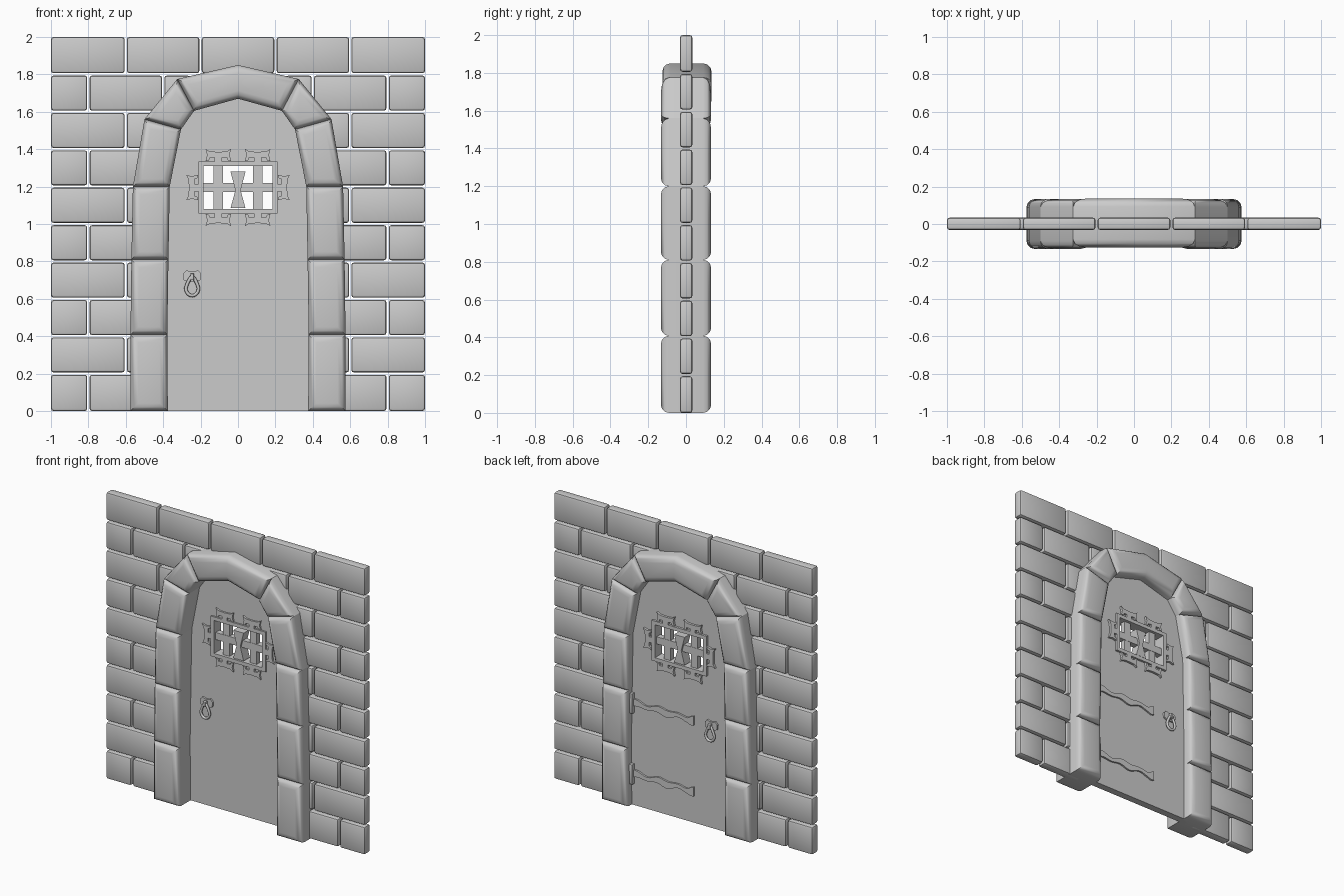
import bpy, bmesh, math
from mathutils import Vector

if "Cube" in bpy.data.objects:
    bpy.data.objects.remove(bpy.data.objects["Cube"])


def prism(name, pts, y0, y1, bevel, segs=2, all_edges=False, angle=40):
    """Solid from an XZ outline, with rounded rims at front and back."""
    bm = bmesh.new()
    face = bm.faces.new([bm.verts.new((x, y0, z)) for x, z in pts])
    ext = bmesh.ops.extrude_face_region(bm, geom=[face])
    for v in ext["geom"]:
        if isinstance(v, bmesh.types.BMVert):
            v.co.y = y1
    bmesh.ops.recalc_face_normals(bm, faces=bm.faces)
    rims = [e for e in bm.edges
            if all_edges or abs(e.verts[0].co.y - e.verts[1].co.y) < 1e-5]
    bmesh.ops.bevel(bm, geom=rims, offset=bevel, segments=segs, profile=0.5,
                    affect='EDGES', clamp_overlap=True)
    me = bpy.data.meshes.new(name)
    bm.to_mesh(me)
    bm.free()
    ob = bpy.data.objects.new(name, me)
    bpy.context.collection.objects.link(ob)
    activate(ob)
    bpy.ops.object.shade_smooth_by_angle(angle=math.radians(angle))
    return ob


def activate(ob):
    bpy.ops.object.select_all(action='DESELECT')
    ob.select_set(True)
    bpy.context.view_layer.objects.active = ob


def curve_object(name, loops, dims, smooth=False):
    cu = bpy.data.curves.new(name, 'CURVE')
    cu.dimensions = dims
    for loop in loops:
        sp = cu.splines.new('POLY')
        sp.points.add(len(loop) - 1)
        for p, co in zip(sp.points, loop):
            p.co = (*co, 1) if len(co) == 3 else (*co, 0, 1)
        sp.use_cyclic_u = True
        sp.use_smooth = smooth
    ob = bpy.data.objects.new(name, cu)
    bpy.context.collection.objects.link(ob)
    return ob


def plate(name, loops, y0, y1):
    """Flat plate in XZ; further loops inside the first become holes."""
    ob = curve_object(name, loops, '2D')
    ob.data.fill_mode = 'BOTH'
    ob.data.extrude = (y1 - y0) / 2
    ob.rotation_euler.x = math.pi / 2
    ob.location.y = (y0 + y1) / 2
    activate(ob)
    bpy.ops.object.convert(target='MESH')
    return ob


def rect(x0, x1, z0, z1):
    return [(x0, z0), (x1, z0), (x1, z1), (x0, z1)]


def flip(pts):
    return [(-x, z) for x, z in reversed(pts)]


# Brick wall: running bond, clipped where it meets the arch
limits = [0.47] * 6 + [0.45, 0.40, 0.25, 0.0]
gap = 0.006
for row, lim in enumerate(limits):
    z0 = row * 0.2
    edges = [-1, -0.6, -0.2, 0.2, 0.6, 1] if row % 2 else [-1, -0.8, -0.4, 0, 0.4, 0.8, 1]
    for a, b in zip(edges, edges[1:]):
        spans = [(a, b)] if lim == 0 else [(a, min(b, -lim)), (max(a, lim), b)]
        for p, q in spans:
            if q - p < 0.03:
                continue
            p2 = p if p == -1 else p + gap
            q2 = q if q == 1 else q - gap
            prism("wall_brick", rect(p2, q2, z0 + (gap if row else 0), z0 + 0.2 - (gap if row < 9 else 0)),
                  -0.032, 0.034, 0.014, 2, True)

# Arch stones, left side mirrored to the right
outer = [(-0.575, 0), (-0.575, 0.408), (-0.57, 0.81), (-0.562, 1.2), (-0.5, 1.56), (-0.325, 1.775)]
inner = [(-0.375, 0), (-0.378, 0.408), (-0.372, 0.81), (-0.365, 1.2), (-0.305, 1.505), (-0.235, 1.605)]
for i in range(5):
    pts = [outer[i], inner[i], inner[i + 1], outer[i + 1]]
    prism("arch_stone_left", pts, -0.133, 0.133, 0.042, 3)
    prism("arch_stone_right", flip(pts), -0.133, 0.133, 0.042, 3)
prism("keystone", [(-0.325, 1.775), (-0.235, 1.605), (0, 1.67), (0.235, 1.605), (0.325, 1.775), (0, 1.85)],
      -0.125, 0.135, 0.042, 3)

# Door panel with a window opening
half = [(0.42, 0), (0.42, 1.2), (0.36, 1.52), (0.27, 1.66)]
window = rect(-0.185, 0.185, 1.08, 1.31)
plate("door_panel", [half + [(0, 1.74)] + flip(half), window], 0.012, 0.062)

# Window frame, bars and central bow-tie
F0, F1 = 0.0, 0.078
plate("window_frame", [rect(-0.212, 0.212, 1.055, 1.335), window], F0, F1)
for x in (-0.105, 0.105):
    plate("window_bar", [rect(x - 0.025, x + 0.025, 1.07, 1.32)], 0.02, 0.058)
plate("window_crossbar", [rect(-0.19, 0.19, 1.17, 1.22)], 0.018, 0.06)
plate("bow_tie", [[(-0.04, 1.085), (0.04, 1.085), (0.014, 1.18), (0.04, 1.28), (-0.04, 1.28), (-0.014, 1.18)]],
      F0 + 0.005, F1 - 0.005)

# Fishtail ornaments around the frame, on both faces
spur = [(0.02, -0.005), (0.02, 0.02), (0.045, 0.02), (0.05, 0.006), (0.068, 0.002),
        (0.06, 0.035), (0.068, 0.066), (0.045, 0.053), (0, 0.05)]
spur = spur + flip(spur[:-1])
ornaments = [(x, z, t) for x in (-0.105, 0.105) for z, t in ((1.335, 0), (1.055, math.pi))]
ornaments += [(-0.212, 1.195, math.pi / 2), (0.212, 1.195, -math.pi / 2)]
for cx, cz, t in ornaments:
    c, s = math.cos(t), math.sin(t)
    pts = [(cx + u * c - v * s, cz + u * s + v * c) for u, v in spur]
    for y0, y1 in ((F0, 0.02), (0.055, F1)):
        plate("frame_ornament", [pts], y0, y1)

# Ring handles with back plates, on both faces
K = -0.245
handle_plate = [(0.02, 0.69), (0.045, 0.7), (0.048, 0.735), (0.03, 0.753), (0.012, 0.745)]
handle_plate = [(x + K, z) for x, z in handle_plate + flip(handle_plate)]
for face_y, side in ((0.012, -1), (0.062, 1)):
    y0, y1 = sorted((face_y, face_y + side * 0.012))
    plate("handle_plate", [handle_plate], y0, y1)
    yr = face_y + side * 0.024
    loop = []
    for i in range(20):
        a = 2 * math.pi * i / 20
        r = 0.034 * (1 - 0.45 * max(0, math.sin(a)))
        loop.append((K + r * math.cos(a), yr, 0.657 + (0.062 if math.sin(a) > 0 else 0.04) * math.sin(a)))
    ring = curve_object("ring_handle", [loop], '3D', True)
    ring.data.bevel_depth = 0.009
    ring.data.bevel_resolution = 2
    activate(ring)
    bpy.ops.object.convert(target='MESH')
    y0, y1 = sorted((face_y, face_y + side * 0.038))
    prism("ring_staple", rect(K - 0.009, K + 0.009, 0.7, 0.735), y0, y1, 0.004)

# Wavy hinge straps on the back
for z in (0.22, 0.715):
    xs = [0.37 - 0.48 * i / 20 for i in range(21)]
    mid = [z + 0.008 * math.sin(i * 0.95) for i in range(21)]
    wid = [0.019 + 0.006 * math.cos(i * 0.6) + (0.008 if i > 18 else 0) for i in range(21)]
    top = [(x, m + w) for x, m, w in zip(xs, mid, wid)]
    low = [(x, m - w) for x, m, w in zip(xs, mid, wid)]
    plate("hinge_strap", [top + low[::-1]], 0.06, 0.074)
    prism("hinge_barrel", rect(0.355, 0.385, z - 0.07, z + 0.07), 0.058, 0.088, 0.006)
